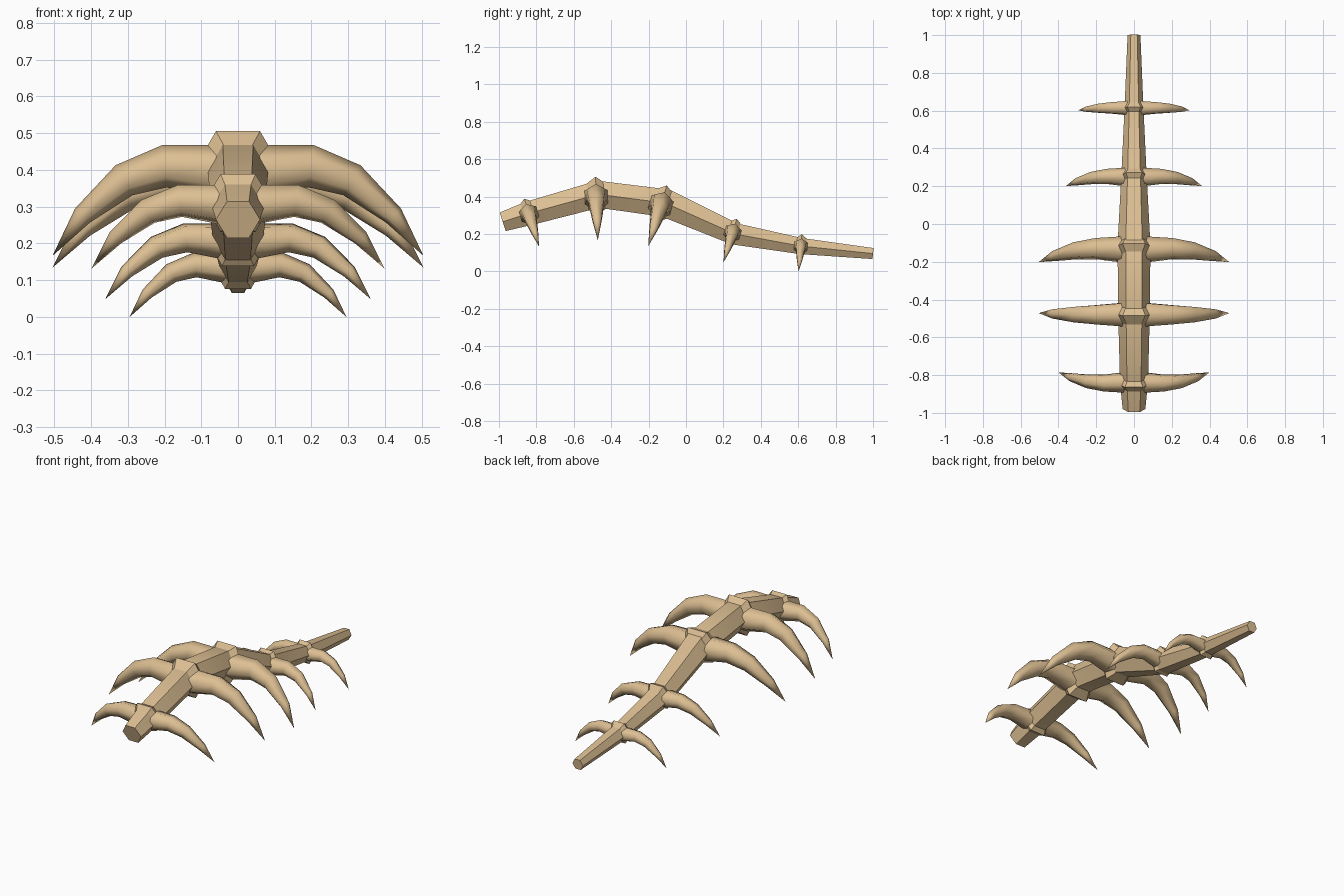
import bpy, bmesh
from math import cos, sin, pi, radians
from mathutils import Vector, Matrix

if "Cube" in bpy.data.objects:
    bpy.data.objects.remove(bpy.data.objects["Cube"])

bone = bpy.data.materials.new("bone")
bone.diffuse_color = (0.72, 0.52, 0.29, 1)
bone.use_nodes = True
bone.node_tree.nodes["Principled BSDF"].inputs["Base Color"].default_value = bone.diffuse_color


def tube(name, pts, radii, side, phase=0.0, matrix=Matrix(), smooth=70):
    """Six-sided tube along a planar path; side is the normal of that plane."""
    bm = bmesh.new()
    pts = [Vector(p) for p in pts]
    side = Vector(side)
    rings = []
    for i, p in enumerate(pts):
        if radii[i] == 0:
            rings.append([bm.verts.new(p)])
            continue
        t = Vector()
        if i > 0:
            t += (p - pts[i - 1]).normalized()
        if i < len(pts) - 1:
            t += (pts[i + 1] - p).normalized()
        up = side.cross(t.normalized())
        angles = [phase + k * pi / 3 for k in range(6)]
        rings.append([bm.verts.new(p + radii[i] * (cos(a) * side + sin(a) * up)) for a in angles])
    for a, b in zip(rings, rings[1:]):
        for k in range(6):
            n = (k + 1) % 6
            if len(b) == 1:
                bm.faces.new((a[k], a[n], b[0]))
            else:
                bm.faces.new((a[k], a[n], b[n], b[k]))
    for end in (rings[0], rings[-1]):
        if len(end) > 1:
            bm.faces.new(end)
    bmesh.ops.recalc_face_normals(bm, faces=bm.faces)
    mesh = bpy.data.meshes.new(name)
    bm.to_mesh(mesh)
    bm.free()
    mesh.materials.append(bone)
    ob = bpy.data.objects.new(name, mesh)
    bpy.context.collection.objects.link(ob)
    ob.matrix_world = matrix
    bpy.ops.object.select_all(action='DESELECT')
    ob.select_set(True)
    bpy.context.view_layer.objects.active = ob
    bpy.ops.object.shade_smooth_by_angle(angle=radians(smooth))
    return ob


# Backbone: y, z, radius at each bend
spine = [(-0.98, 0.265, 0.06), (-0.84, 0.31, 0.074), (-0.47, 0.412, 0.084),
         (-0.11, 0.365, 0.087), (0.26, 0.20, 0.067), (0.615, 0.135, 0.05),
         (1.0, 0.095, 0.034)]
tube("backbone", [(0, y, z) for y, z, r in spine], [r for y, z, r in spine], (1, 0, 0), smooth=50)

# Rib profile: x, z, radius at full size
rib = [(0.03, -0.008, 0.074), (0.20, 0.008, 0.058), (0.31, -0.03, 0.047),
       (0.423, -0.126, 0.028), (0.505, -0.236, 0)]

# Rib sets: y, z, pitch in degrees, size
sets = [(-0.84, 0.31, 17, 0.79), (-0.48, 0.402, 2, 1.0), (-0.133, 0.36, -17, 1.0),
        (0.25, 0.21, -17, 0.715), (0.614, 0.137, -5, 0.585)]
for i, (y, z, pitch, size) in enumerate(sets, 1):
    m = Matrix.Translation((0, y, z)) @ Matrix.Rotation(radians(pitch), 4, 'X') @ Matrix.Scale(size, 4)
    # Bulging vertebra collar
    tube(f"vertebra_{i}", [(0, -0.06, 0), (0, 0, 0), (0, 0.06, 0)], [0.07, 0.12, 0.07],
         (1, 0, 0), matrix=m, smooth=30)
    # Left and right curved ribs
    for s, label in ((-1, "left"), (1, "right")):
        tube(f"rib_{label}_{i}", [(s * x, 0, h) for x, h, r in rib], [r for x, h, r in rib],
             (0, 1, 0), pi / 6, m)
